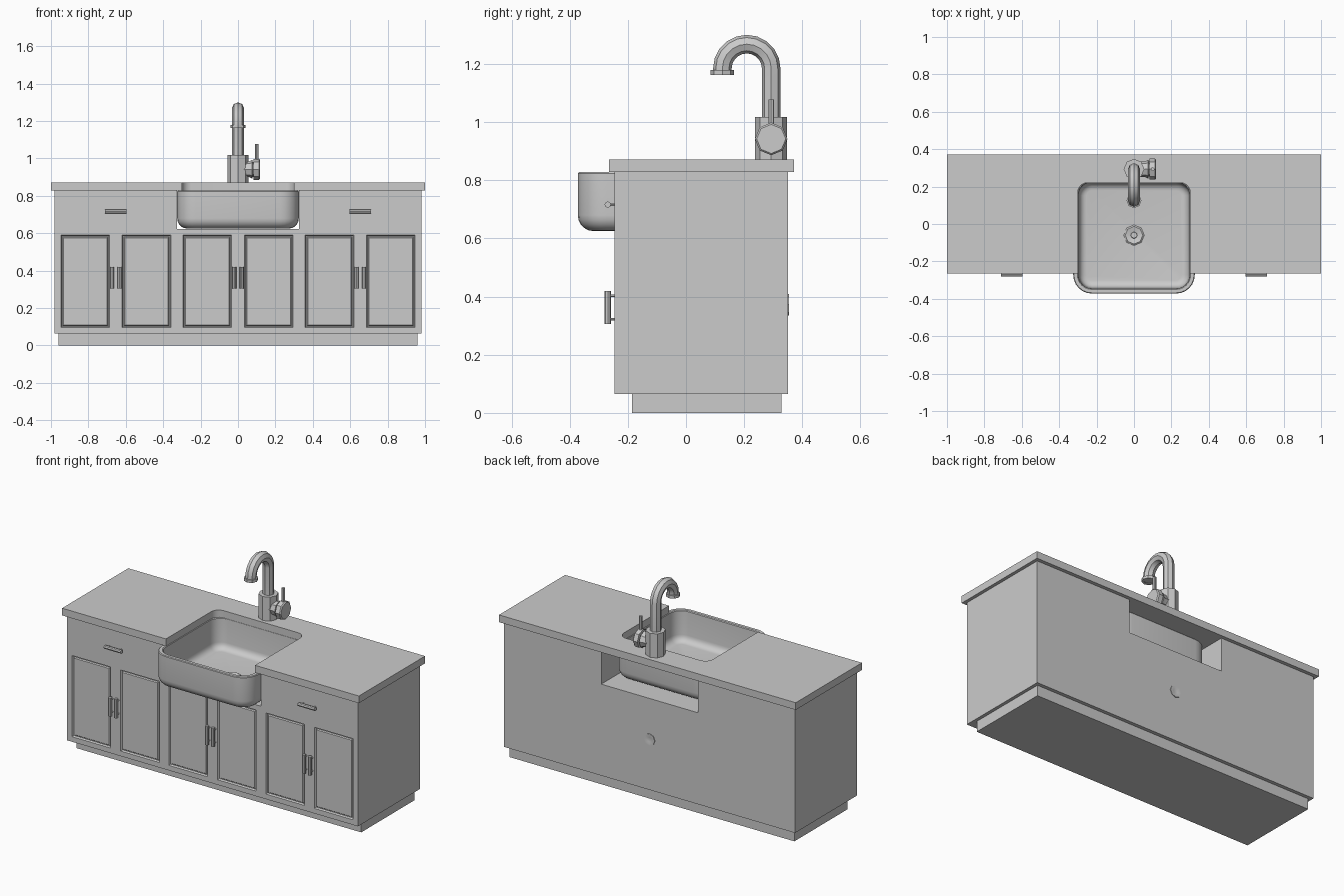
import bpy, bmesh, math
from mathutils import Vector

if "Cube" in bpy.data.objects:
    bpy.data.objects.remove(bpy.data.objects["Cube"])

FRONT, BACK = -0.245, 0.35


def finish(name, bm):
    bmesh.ops.recalc_face_normals(bm, faces=bm.faces)
    me = bpy.data.meshes.new(name)
    bm.to_mesh(me)
    bm.free()
    me.shade_smooth()
    me.set_sharp_from_angle(angle=math.radians(30))
    ob = bpy.data.objects.new(name, me)
    bpy.context.collection.objects.link(ob)
    return ob


def make_box(x0, x1, y0, y1, z0, z1):
    bm = bmesh.new()
    bmesh.ops.create_cube(bm, size=1)
    for v in bm.verts:
        v.co = ((x0 + x1) / 2 + v.co.x * (x1 - x0),
                (y0 + y1) / 2 + v.co.y * (y1 - y0),
                (z0 + z1) / 2 + v.co.z * (z1 - z0))
    return bm


def loft(name, rings):
    """Skin a list of equal-length point rings and cap both ends."""
    bm = bmesh.new()
    vs = [[bm.verts.new(p) for p in r] for r in rings]
    n = len(vs[0])
    for a, b in zip(vs, vs[1:]):
        for i in range(n):
            j = (i + 1) % n
            bm.faces.new((a[i], a[j], b[j], b[i]))
    bm.faces.new(vs[0])
    bm.faces.new(vs[-1])
    return finish(name, bm)


def lathe(name, origin, axis, profile, n=8):
    """Turn (radius, height) pairs around a main axis."""
    d = Vector({'X': (1, 0, 0), 'Y': (0, 1, 0), 'Z': (0, 0, 1)}[axis])
    u = Vector((0, 1, 0)) if axis == 'X' else Vector((1, 0, 0))
    w = d.cross(u)
    ang = [2 * math.pi * i / n for i in range(n)]
    return loft(name, [[Vector(origin) + d * h + (u * math.cos(a) + w * math.sin(a)) * r
                        for a in ang] for r, h in profile])


def rounded_rect(hx, hy, r, cy, z, steps=6):
    pts = []
    for k, (sx, sy) in enumerate(((1, 1), (-1, 1), (-1, -1), (1, -1))):
        for i in range(steps + 1):
            a = math.pi / 2 * (k + i / steps)
            pts.append((sx * (hx - r) + r * math.cos(a),
                        cy + sy * (hy - r) + r * math.sin(a), z))
    return pts


# Pull handle: eight-sided bar on two posts
def pull(name, x, z, axis):
    h, y = 0.057, FRONT - 0.024
    lathe(name + "_bar", (x, y, z), axis, [(0.011, -h), (0.011, h)])
    for s in (-1, 1):
        o = s * 0.04
        p = (x + o, y, z) if axis == 'X' else (x, y, z + o)
        lathe(name + "_post", p, 'Y', [(0.005, 0), (0.005, 0.026)], 6)


# Cabinet box with two panelled doors
def cabinet(name, cx, top):
    bm = make_box(cx - 0.327, cx + 0.327, FRONT, BACK, 0.065, top)
    xs, zs = (-0.294, -0.034, 0.034, 0.294), (0.096, 0.59)
    cuts = [((cx + x, 0, 0), (1, 0, 0)) for x in xs] + [((0, 0, z), (0, 0, 1)) for z in zs]
    for co, no in cuts:
        bmesh.ops.bisect_plane(bm, geom=bm.verts[:] + bm.edges[:] + bm.faces[:],
                               plane_co=co, plane_no=no)
    bm.normal_update()
    panels = []
    for f in bm.faces:
        c = f.calc_center_median()
        if abs(c.y - FRONT) < 1e-4 and 0.034 < abs(c.x - cx) < 0.294 and zs[0] < c.z < zs[1]:
            panels.append(f)
    for thick, depth in ((0.007, -0.010), (0.006, 0.0), (0.007, 0.006)):
        bmesh.ops.inset_individual(bm, faces=panels, thickness=thick, depth=depth)
    finish(name, bm)
    for s in (-1, 1):
        pull(name + "_door_handle", cx + s * 0.02, 0.362, 'Z')


cabinet("left_cabinet", -0.653, 0.83)
cabinet("middle_cabinet", 0, 0.622)
cabinet("right_cabinet", 0.653, 0.83)
for s in (-1, 1):
    pull("drawer_handle", s * 0.653, 0.716, 'X')
finish("plinth", make_box(-0.96, 0.96, -0.185, 0.328, 0, 0.065))

# Countertop with a round-cornered notch for the sink
r, hx, yb = 0.05, 0.30, 0.22
half = [(hx - r + r * math.cos(a), yb - r + r * math.sin(a))
        for a in (math.pi / 2 * i / 6 for i in range(7))]
right = [(1, 0.372), (1, -0.265), (hx, -0.265)] + half
outline = right + [(-x, y) for x, y in reversed(right)]
bm = bmesh.new()
face = bm.faces.new([bm.verts.new((x, y, 0.828)) for x, y in outline])
ext = bmesh.ops.extrude_face_region(bm, geom=[face])
bmesh.ops.translate(bm, vec=(0, 0, 0.044),
                    verts=[v for v in ext["geom"] if isinstance(v, bmesh.types.BMVert)])
finish("countertop", bm)

# Apron sink: outer shell up, over the rim, and down the inside
rings = []
R = 0.055
for i in range(6):
    a = math.pi / 2 * i / 5
    d = R * (1 - math.sin(a))
    rings.append(rounded_rect(0.325 - d, 0.312 - d, 0.10 - d, -0.06, 0.625 + R * (1 - math.cos(a))))
for d, z in ((0, 0.824), (0.004, 0.828), (0.022, 0.828), (0.027, 0.824)):
    rings.append(rounded_rect(0.325 - d, 0.312 - d, 0.10 - d, -0.06, z))
R = 0.04
for i in range(6):
    a = math.pi / 2 * i / 5
    d = 0.032 + R * (1 - math.cos(a))
    rings.append(rounded_rect(0.325 - d, 0.312 - d, 0.10 - d, -0.06, 0.642 + R * (1 - math.sin(a))))
loft("sink_basin", rings)
lathe("sink_drain", (0, -0.06, 0.64), 'Z',
      [(0.055, 0), (0.055, 0.006), (0.047, 0.012), (0.018, 0.005), (0.016, 0.01), (0.006, 0.01)])

# Waste outlet on the back
lathe("waste_outlet", (0, BACK, 0.372), 'Y',
      [(0.037, -0.01), (0.037, 0.004), (0.027, 0.004), (0.014, 0.001)])

# Faucet: body, gooseneck spout, nozzle collar and side lever
FY = 0.293
lathe("faucet_body", (0, FY, 0.87), 'Z', [(0.055, 0), (0.055, 0.148)])
A, cy, cz = 0.084, FY - 0.084, 1.184
path = [(FY, 1.0, 0)]
path += [(cy + A * math.cos(t), cz + A * math.sin(t), t)
         for t in (math.pi * i / 10 for i in range(11))]
path.append((cy - A, 1.165, math.pi))
spout = []
for y, z, t in path:
    ring = []
    for k in range(8):
        a = 2 * math.pi * k / 8
        o = 0.032 * math.cos(a)
        ring.append((0.032 * math.sin(a), y + o * math.cos(t), z + o * math.sin(t)))
    spout.append(ring)
loft("faucet_spout", spout)
lathe("nozzle_collar", (0, cy - A, 1.162), 'Z',
      [(0.024, 0.006), (0.026, 0), (0.040, 0), (0.040, 0.017), (0.03, 0.017)])
lathe("lever_hub", (0, FY, 0.942), 'X',
      [(0.042, 0), (0.042, 0.06), (0.050, 0.076), (0.040, 0.078), (0.040, 0.082),
       (0.056, 0.084), (0.056, 0.112), (0.050, 0.118)])
lathe("lever", (0.1, FY, 0.96), 'Z', [(0.010, 0), (0.010, 0.117)])
